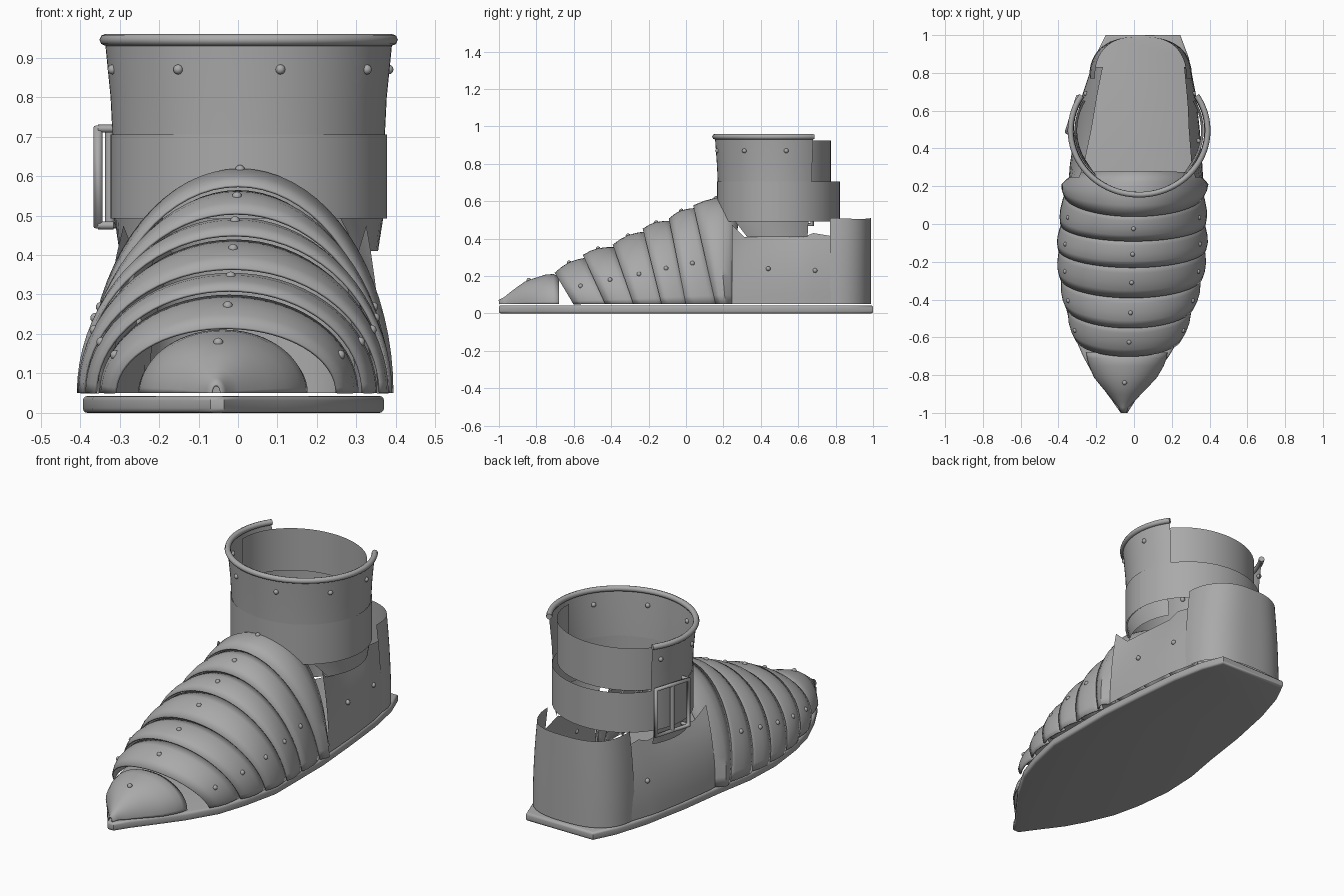
import bpy, bmesh, math
from mathutils import Vector, Matrix

if "Cube" in bpy.data.objects:
    bpy.data.objects.remove(bpy.data.objects["Cube"])

steel = bpy.data.materials.new("steel_grey")
steel.diffuse_color = (0.4, 0.4, 0.4, 1)
steel.use_nodes = True
steel.node_tree.nodes["Principled BSDF"].inputs["Base Color"].default_value = steel.diffuse_color
BASE = 0.05


def finish(bm, name, thickness=0, angle=40):
    bmesh.ops.recalc_face_normals(bm, faces=bm.faces)
    me = bpy.data.meshes.new(name)
    bm.to_mesh(me)
    bm.free()
    ob = bpy.data.objects.new(name, me)
    bpy.context.collection.objects.link(ob)
    me.materials.append(steel)
    bpy.ops.object.select_all(action='DESELECT')
    bpy.context.view_layer.objects.active = ob
    ob.select_set(True)
    bpy.ops.object.shade_smooth_by_angle(angle=math.radians(angle))
    if thickness:
        mod = ob.modifiers.new("thickness", 'SOLIDIFY')
        mod.thickness = thickness
        mod.offset = 0
    return ob


def loft(rows, name, thickness=0, closed=False):
    """Skin a list of equally long point rows."""
    bm = bmesh.new()
    vs = [[bm.verts.new(p) for p in r] for r in rows]
    n = len(rows[0])
    for a, b in zip(vs, vs[1:]):
        for i in range(n if closed else n - 1):
            j = (i + 1) % n
            bm.faces.new((a[i], a[j], b[j], b[i]))
    return finish(bm, name, thickness)


def lerp(a, b, t):
    return [p + (q - p) * t for p, q in zip(a, b)]


# An arch is (y at base, y at crown, crown z, centre x, half width)
def arch_point(s, t):
    yb, yt, z, xc, h = s
    k = math.sin(t)
    return Vector((xc + h * math.cos(t), yb + (yt - yb) * k, BASE + (z - BASE) * k))


def arch(s, n=36):
    return [arch_point(s, math.pi * i / n) for i in range(n + 1)]


def grow(s, d, dy=0):
    return [s[0] + dy, s[1] + dy, s[2] + d, s[3], s[4] + d]


# Overlapping foot lames
stations = [(.26, .28, .60, .01, .345), (.16, .04, .575, .0, .37), (.0, -.09, .505, -.005, .382),
            (-.13, -.23, .45, -.01, .39), (-.28, -.39, .365, -.015, .375),
            (-.43, -.55, .31, -.022, .338), (-.60, -.70, .215, -.03, .28)]
rivets = []
for i, (a, b) in enumerate(zip(stations, stations[1:])):
    rear = grow(a, -.014, .02 if i else 0)
    mid = grow(lerp(a, b, .5), .028 if i == 0 else .008)
    rows = [rear, grow(lerp(rear, mid, .5), .003), mid, grow(lerp(mid, b, .5), .004), b]
    loft([arch(r) for r in rows], f"foot_lame_{i + 1}", .007)
    for deg in ((90,) if i == 0 else (26, 90, 154)):
        rivets.append(arch_point(mid, math.radians(deg)))

# Pointed toe cap
toe = [(-1.0, .07, -.055, .012), (-.97, .085, -.055, .022), (-.94, .11, -.053, .05), (-.9, .14, -.05, .085),
       (-.86, .168, -.048, .122), (-.81, .186, -.045, .165), (-.75, .205, -.04, .195),
       (-.71, .208, -.038, .208), (-.68, .195, -.038, .212)]
loft([arch((y, y, z, x, h)) for y, z, x, h in toe], "toe_cap", .006)
rivets.append(Vector((-.05, -.84, .178)))

# Sole: (y, left x, right x)
outline = [(-1, -.07, -.035), (-.93, -.12, .01), (-.8, -.215, .11), (-.7, -.27, .185), (-.55, -.335, .275),
           (-.4, -.37, .325), (-.2, -.393, .37), (0, -.385, .37), (.2, -.35, .37), (.45, -.315, .35),
           (.7, -.265, .325), (.88, -.21, .29), (1, -.15, .245)]
loop = [(r, y) for y, l, r in outline] + [(l, y) for y, l, r in reversed(outline)]
bm = bmesh.new()
face = bm.faces.new([bm.verts.new((x, y, 0)) for x, y in loop])
ext = bmesh.ops.extrude_face_region(bm, geom=[face])
top = [v for v in ext['geom'] if isinstance(v, bmesh.types.BMVert)]
bmesh.ops.translate(bm, vec=(0, 0, .043), verts=top)
rim_edges = [e for e in bm.edges if abs(e.verts[0].co.z - e.verts[1].co.z) < .001]
bmesh.ops.bevel(bm, geom=rim_edges, offset=.012, segments=3, profile=.5, affect='EDGES')
finish(bm, "sole", angle=50)

# Side quarters: (y, base x, top x, top z)
quarters = {
    "left_quarter": [(.245, -.345, -.29, .475), (.31, -.34, -.265, .41), (.5, -.312, -.225, .41),
                     (.62, -.29, -.205, .405), (.68, -.275, -.195, .43), (.83, -.225, -.165, .405)],
    "right_quarter": [(.245, .365, .325, .475), (.31, .362, .305, .41), (.5, .348, .29, .41),
                      (.62, .335, .285, .405), (.68, .328, .28, .43), (.83, .295, .265, .405)]}
for name, pts in quarters.items():
    rows = []
    for y, xb, xt, zt in pts:
        # wall bows outward before leaning in
        rows.append([(xb + (xt - xb) * (k / 6) ** 2, y, BASE + (zt - BASE) * k / 6) for k in range(7)])
    loft(rows, name)
    side = -1 if "left" in name else 1
    rivets += [Vector((.03 + side * .31, .44, .24)), Vector((.03 + side * .285, .69, .23))]

# Heel counter: U-shaped wall
rows = []
for k in range(7):
    f = k / 6
    h, ztop = .272 - .03 * f * f, .51
    row = []
    for i in range(33):
        t = math.pi * i / 32
        c, s = math.cos(t), math.sin(t)
        x = .035 + h * math.copysign(abs(c) ** .75, c)
        z = BASE + (ztop - .03 * s * abs(s) * (1 - s) - BASE) * f
        row.append((x, .77 + .22 * s ** .85 if s > 0 else .77, z))
    rows.append(row)
loft(rows, "heel_counter")

# Ankle cuff
CX, CY = .027, .495


def ring(rx, ry, z, a0=0, a1=360, n=64, cy=CY):
    return [Vector((CX + rx * math.cos(math.radians(a0 + (a1 - a0) * i / n)),
                    cy + ry * math.sin(math.radians(a0 + (a1 - a0) * i / n)), z)) for i in range(n + 1)]


loft([ring(.35, .328, z) for z in (.493, .705)], "ankle_band")
loft([ring(.345, .325, .70, 147, 393), ring(.35, .33, .8, 147, 393), ring(.364, .34, .94, 147, 393)], "cuff_front")
loft([ring(.335, .28, z, -5, 185) for z in (.70, .925)], "cuff_back")
for name, a0, a1 in (("right_ankle_flap", -48, 30), ("left_ankle_flap", 150, 228)):
    lo = (a0 + 15, a1) if a0 < 0 else (a0, a1 - 15)
    loft([ring(.328, .31, .41, *lo, n=16), ring(.342, .32, .5, a0, a1, n=16)], name)


def tube(paths, name, radius):
    cu = bpy.data.curves.new(name, 'CURVE')
    cu.dimensions = '3D'
    cu.bevel_depth = radius
    cu.bevel_resolution = 2
    cu.use_fill_caps = True
    for pts, cyclic in paths:
        sp = cu.splines.new('POLY')
        sp.points.add(len(pts) - 1)
        for p, q in zip(sp.points, pts):
            p.co = (*q, 1)
        sp.use_cyclic_u = cyclic
    cu.materials.append(steel)
    ob = bpy.data.objects.new(name, cu)
    bpy.context.collection.objects.link(ob)


# Rolled rim and side buckle
tube([(ring(.363, .34, .945, 147, 393), False)], "cuff_rim", .015)
p, q = Vector((-.355, .485, 0)), Vector((-.295, .675, 0))
up = Vector((0, 0, 1))
frame = [p + up * .475, q + up * .475, q + up * .72, p + up * .72]
m = (p + q) / 2
tube([(frame, True), ([m + up * .475, m + up * .72], False)], "buckle", .012)
# pegs joining the buckle to the band
tube([([p + up * z, Vector((-.315, .485, z))], False) for z in (.475, .72)], "buckle_pegs", .01)

# Rivets
for deg in (7, -33, -77, -120, -165, 155):
    a = math.radians(deg)
    rivets.append(Vector((CX + .357 * math.cos(a), CY + .335 * math.sin(a), .87)))
bm = bmesh.new()
for c in rivets:
    bmesh.ops.create_uvsphere(bm, u_segments=12, v_segments=8, radius=.0125, matrix=Matrix.Translation(c))
finish(bm, "rivets")
